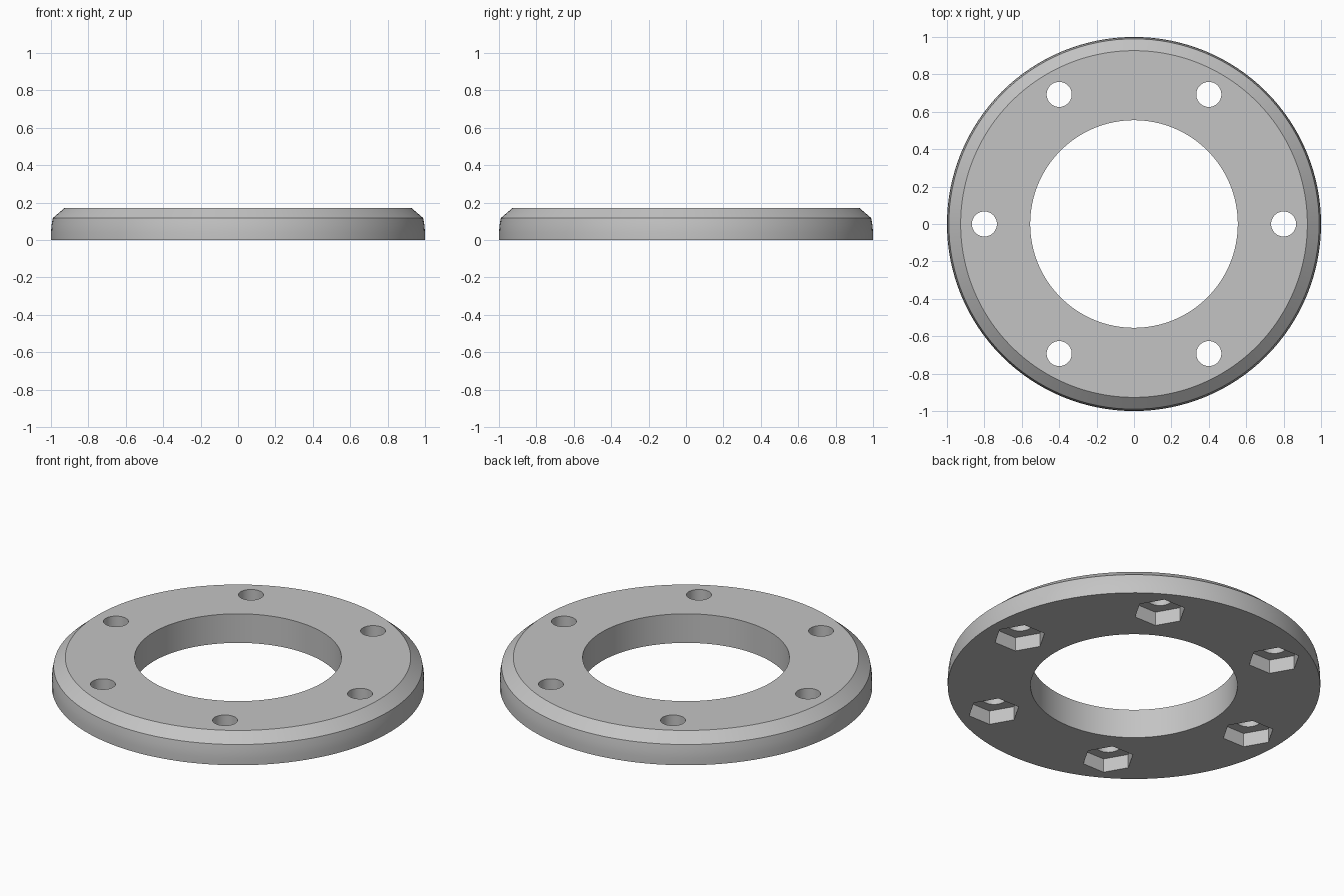
import bpy
import bmesh
from math import cos, sin, pi, radians
from mathutils import Matrix, Vector

cube = bpy.data.objects.get("Cube")
if cube:
    bpy.data.objects.remove(cube, do_unlink=True)

HEIGHT = 0.172
BOLT_CIRCLE = 0.8


def mesh_object(name, bm):
    bmesh.ops.recalc_face_normals(bm, faces=bm.faces)
    mesh = bpy.data.meshes.new(name)
    bm.to_mesh(mesh)
    bm.free()
    obj = bpy.data.objects.new(name, mesh)
    bpy.context.collection.objects.link(obj)
    return obj


def lathe(name, profile, steps):
    """Spin a closed (radius, height) profile around z."""
    bm = bmesh.new()
    verts = [bm.verts.new((r, 0, z)) for r, z in profile]
    edges = [bm.edges.new((a, b)) for a, b in zip(verts, verts[1:] + verts[:1])]
    bmesh.ops.spin(bm, geom=verts + edges, cent=(0, 0, 0), axis=(0, 0, 1),
                   angle=2 * pi, steps=steps)
    bmesh.ops.remove_doubles(bm, verts=bm.verts, dist=1e-5)
    return mesh_object(name, bm)


def prism_circle(name, sides, radius, bottom, top, turn=0.0):
    """Six upright prisms spaced evenly round the bolt circle."""
    bm = bmesh.new()
    for i in range(6):
        a = i * pi / 3
        spot = Vector((BOLT_CIRCLE * cos(a), BOLT_CIRCLE * sin(a), (bottom + top) / 2))
        bmesh.ops.create_cone(bm, cap_ends=True, segments=sides, radius1=radius,
                              radius2=radius, depth=top - bottom,
                              matrix=Matrix.Translation(spot) @ Matrix.Rotation(turn, 4, 'Z'))
    obj = mesh_object(name, bm)
    obj.hide_render = True
    return obj


# Flange ring with a slightly rounded rim and a chamfered top edge
ring = lathe("flange_ring", [(0.555, 0), (1, 0), (1, 0.04), (0.997, 0.08),
                             (0.99, 0.118), (0.927, HEIGHT), (0.555, HEIGHT)], 128)

# Bolt holes right through, and hexagonal nut pockets in the underside
cutters = [
    prism_circle("bolt_hole_cutter", 48, 0.067, -0.1, HEIGHT + 0.1),
    prism_circle("nut_pocket_cutter", 6, 0.141, -0.1, 0.082, radians(30)),
]
bpy.ops.object.select_all(action='DESELECT')
ring.select_set(True)
bpy.context.view_layer.objects.active = ring
for cutter in cutters:
    mod = ring.modifiers.new(cutter.name, 'BOOLEAN')
    mod.operation = 'DIFFERENCE'
    mod.solver = 'EXACT'
    mod.object = cutter
    bpy.ops.object.modifier_apply(modifier=mod.name)
    bpy.data.objects.remove(cutter, do_unlink=True)

# Single grey material
grey = bpy.data.materials.new("plain_grey")
grey.use_nodes = True
colour = (0.55, 0.55, 0.55, 1)
grey.diffuse_color = colour
grey.node_tree.nodes["Principled BSDF"].inputs["Base Color"].default_value = colour
ring.data.materials.clear()
ring.data.materials.append(grey)

bpy.ops.object.shade_smooth_by_angle(angle=radians(25))
